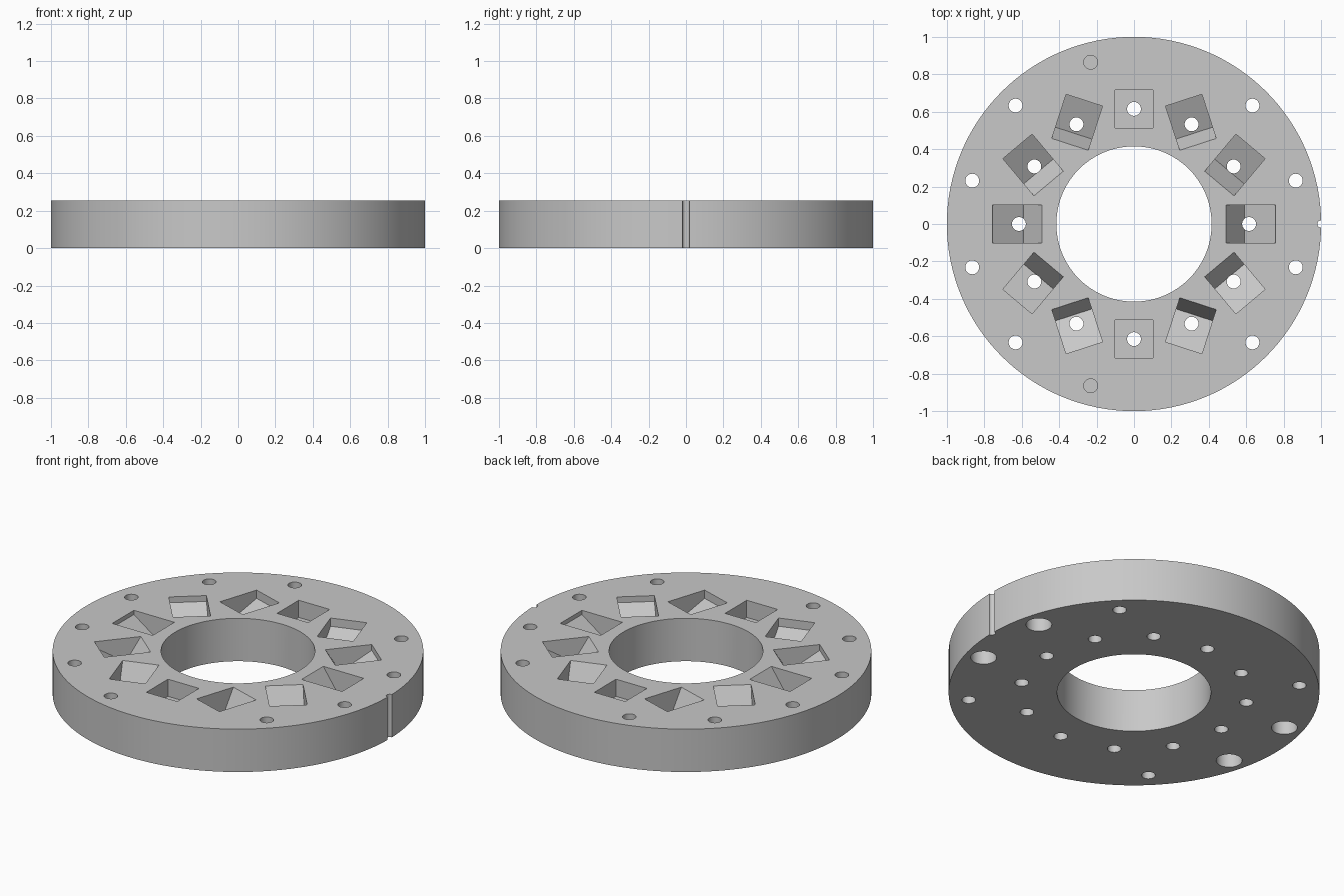
import bpy, bmesh
from math import sin, cos, radians
from mathutils import Vector, Matrix

cube = bpy.data.objects.get("Cube")
if cube:
    bpy.data.objects.remove(cube, do_unlink=True)

HEIGHT = 0.255
HALF = 0.102          # half the side of each cube-shaped pocket
POCKET_R = 0.615
BOLT_R = 0.895

grey = bpy.data.materials.new("light_grey")
grey.use_nodes = True
grey.diffuse_color = (0.58, 0.58, 0.58, 1)
grey.node_tree.nodes["Principled BSDF"].inputs["Base Color"].default_value = (0.58, 0.58, 0.58, 1)


def make_object(name, bm):
    bmesh.ops.recalc_face_normals(bm, faces=bm.faces)
    mesh = bpy.data.meshes.new(name)
    bm.to_mesh(mesh)
    bm.free()
    mesh.materials.append(grey)
    obj = bpy.data.objects.new(name, mesh)
    bpy.context.collection.objects.link(obj)
    return obj


def add_cylinder(bm, x, y, radius, low, high, segments=32):
    bmesh.ops.create_cone(bm, cap_ends=True, segments=segments, radius1=radius, radius2=radius,
                          depth=high - low, matrix=Matrix.Translation((x, y, (low + high) / 2)))


def polar(radius, degrees):
    return radius * cos(radians(degrees)), radius * sin(radians(degrees))


def add_pocket(bm, centre, direction, tilt):
    """Tilted cube seat, opened straight up past the top face."""
    s, c = sin(tilt), cos(tilt)
    depth = HALF * (s + c)
    valley = HALF * (s - c)
    outer = valley + 2 * HALF * c
    inner = valley - depth * s / c
    profile = [(inner, 0), (valley, -depth), (outer, -HALF * (c - s)), (outer, 0.1), (inner, 0.1)]
    side = Vector((-direction.y, direction.x, 0)) * HALF
    base = Vector((centre[0], centre[1], HEIGHT))
    rings = [[bm.verts.new(base + direction * u + Vector((0, 0, z)) + side * k) for u, z in profile]
             for k in (-1, 1)]
    bm.faces.new(rings[0])
    bm.faces.new(rings[1][::-1])
    n = len(profile)
    for i in range(n):
        j = (i + 1) % n
        bm.faces.new((rings[0][i], rings[1][i], rings[1][j], rings[0][j]))


# Round plate
bm = bmesh.new()
add_cylinder(bm, 0, 0, 1, 0, HEIGHT, 128)
plate = make_object("ring_plate", bm)

# Pockets: ring angle, direction of the floor's rise, tilt; mirrored to all quadrants
pockets = bmesh.new()
for angle, azimuth, tilt in ((0, 0, 35), (30, 50, 31), (60, 108, 25), (90, 90, 0)):
    for sx in ((1, -1) if angle < 90 else (1,)):
        for sy in ((1, -1) if angle > 0 else (1,)):
            x, y = polar(POCKET_R, angle)
            dx, dy = polar(1, azimuth)
            add_pocket(pockets, (sx * x, sy * y), Vector((sx * dx, sy * dy, 0)), radians(tilt))

# Centre bore, pocket drain holes, bolt holes, blind pin holes and edge notch
holes = bmesh.new()
add_cylinder(holes, 0, 0, 0.415, -0.1, HEIGHT + 0.1, 96)
for k in range(12):
    add_cylinder(holes, *polar(POCKET_R, 30 * k), 0.037, -0.1, HEIGHT + 0.1)
for angle in (15, 45, 135, 165, 195, 225, 315, 345):
    add_cylinder(holes, *polar(BOLT_R, angle), 0.037, -0.1, HEIGHT + 0.1)
for angle in (105, 255):
    add_cylinder(holes, *polar(BOLT_R, angle), 0.037, HEIGHT - 0.13, HEIGHT + 0.1)
add_cylinder(holes, 1, 0, 0.02, -0.1, HEIGHT + 0.1, 24)

# Wide counterbores under four of the bolt holes
counterbores = bmesh.new()
for angle in (15, 165, 195, 345):
    add_cylinder(counterbores, *polar(BOLT_R, angle), 0.07, -0.1, 0.12)

bpy.context.view_layer.objects.active = plate
for name, bm in (("pocket_cutter", pockets), ("hole_cutter", holes), ("counterbore_cutter", counterbores)):
    cutter = make_object(name, bm)
    cutter.hide_render = True
    mod = plate.modifiers.new(name, "BOOLEAN")
    mod.operation = "DIFFERENCE"
    mod.solver = "EXACT"
    mod.object = cutter
    bpy.ops.object.modifier_apply(modifier=name)
    bpy.data.objects.remove(cutter, do_unlink=True)

for obj in bpy.context.selected_objects:
    obj.select_set(False)
plate.select_set(True)
bpy.ops.object.shade_smooth_by_angle(angle=radians(20))
